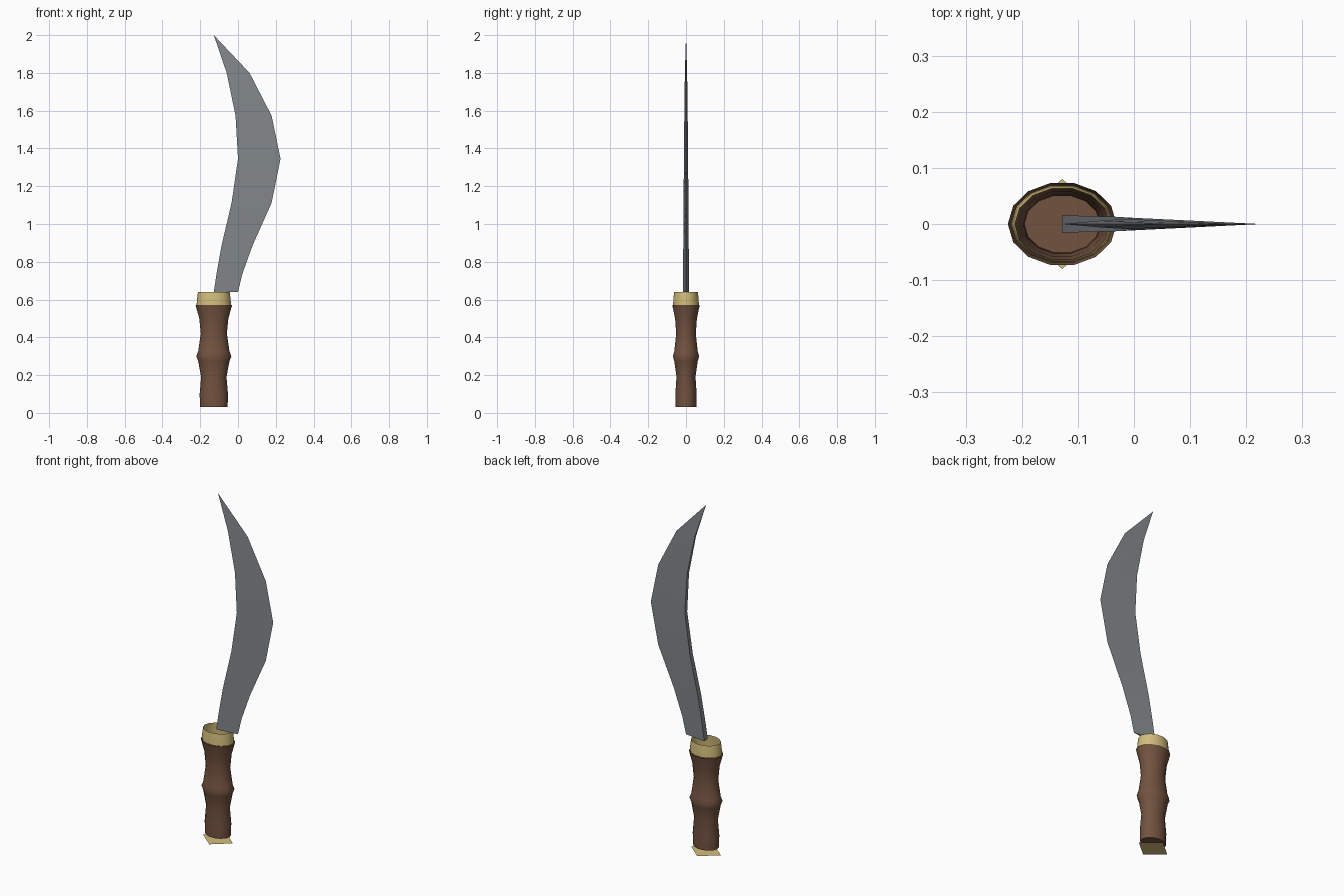
import bpy, bmesh, math

if "Cube" in bpy.data.objects:
    bpy.data.objects.remove(bpy.data.objects["Cube"])


def material(name, rgb):
    m = bpy.data.materials.new(name)
    m.diffuse_color = (*rgb, 1)
    m.use_nodes = True
    m.node_tree.nodes["Principled BSDF"].inputs["Base Color"].default_value = m.diffuse_color
    return m


wood = material("brown wood", (0.17, 0.085, 0.05))
brass = material("pale brass", (0.65, 0.51, 0.20))
steel = material("grey steel", (0.23, 0.25, 0.265))

AXIS_X = -0.128   # grip centre line
OVAL = 0.77       # grip depth / width
SIDES = 14


def finish(name, bm, mat, smooth_angle=None, fix_normals=True):
    if fix_normals:
        bmesh.ops.recalc_face_normals(bm, faces=bm.faces)
    me = bpy.data.meshes.new(name)
    bm.to_mesh(me)
    bm.free()
    ob = bpy.data.objects.new(name, me)
    bpy.context.collection.objects.link(ob)
    me.materials.append(mat)
    if smooth_angle:
        bpy.ops.object.select_all(action='DESELECT')
        ob.select_set(True)
        bpy.context.view_layer.objects.active = ob
        bpy.ops.object.shade_smooth_by_angle(angle=math.radians(smooth_angle))
    return ob


def oval_tube(name, profile, mat, floor=False):
    """Open oval tube through (half width, height) rings, bottom to top."""
    bm = bmesh.new()
    rings = []
    for r, z in profile:
        angles = [2 * math.pi * i / SIDES for i in range(SIDES)]
        rings.append([bm.verts.new((AXIS_X + r * math.cos(a),
                                    r * OVAL * math.sin(a), z)) for a in angles])
    for low, high in zip(rings, rings[1:]):
        for i in range(SIDES):
            j = (i + 1) % SIDES
            bm.faces.new((low[i], low[j], high[j], high[i]))
    if floor:
        bm.faces.new(rings[0][::-1])
    return finish(name, bm, mat, 50, fix_normals=False)


# Hollow grip with swellings, open at the top
oval_tube("grip", [(0.073, 0.03), (0.075, 0.10), (0.067, 0.19), (0.083, 0.275),
                   (0.093, 0.30), (0.083, 0.325), (0.069, 0.42), (0.077, 0.50),
                   (0.097, 0.572)], wood, floor=True)

# Tapered collar
oval_tube("collar", [(0.091, 0.572), (0.089, 0.60), (0.084, 0.64)], brass)

# Flat diamond plate under the grip
bm = bmesh.new()
bm.faces.new([bm.verts.new((AXIS_X + x, y, 0)) for x, y in
              ((-0.095, 0), (0, 0.08), (0.095, 0), (0, -0.08))])
finish("pommel_plate", bm, brass, fix_normals=False)

# Curved wedge blade: (height, spine x, edge x, half thickness of spine)
stations = [(0.64, -0.128, 0.0, 0.016), (0.735, -0.114, 0.023, 0.015),
            (0.886, -0.087, 0.077, 0.0145), (1.112, -0.034, 0.178, 0.013),
            (1.346, 0.0, 0.225, 0.011), (1.573, -0.013, 0.178, 0.009),
            (1.80, -0.06, 0.061, 0.006)]
bm = bmesh.new()
rows = [[bm.verts.new(p) for p in ((s, -t, z), (e, 0, z), (s, t, z))]
        for z, s, e, t in stations]
tip = bm.verts.new((-0.128, 0, 2.0))
bm.faces.new(rows[0][::-1])
for low, high in zip(rows, rows[1:]):
    for i in range(3):
        j = (i + 1) % 3
        bm.faces.new((low[i], low[j], high[j], high[i]))
for i in range(3):
    bm.faces.new((rows[-1][i], rows[-1][(i + 1) % 3], tip))
finish("blade", bm, steel, 40)
